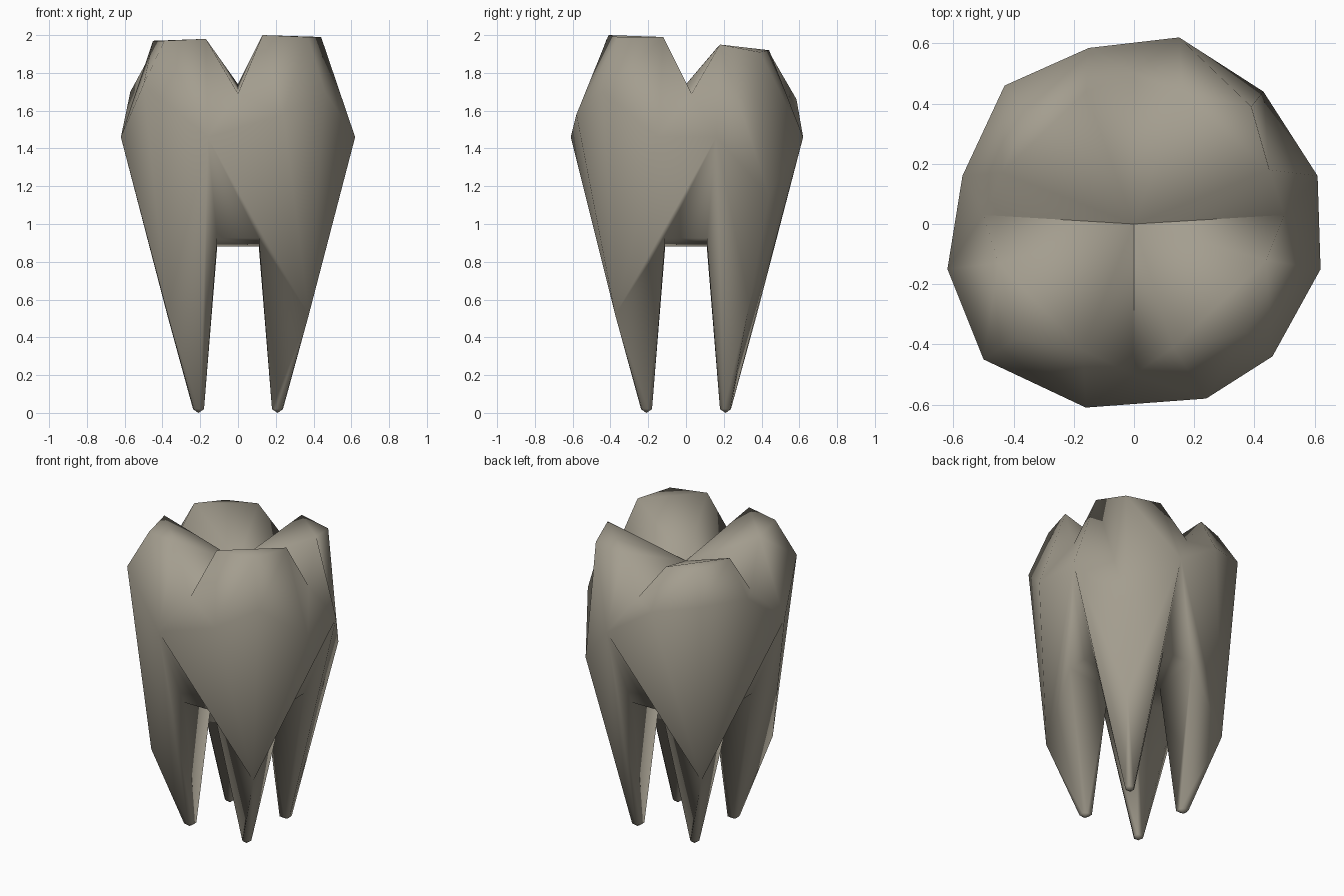
import bpy, bmesh, math

if "Cube" in bpy.data.objects:
    bpy.data.objects.remove(bpy.data.objects["Cube"])

enamel = bpy.data.materials.new("warm_grey_enamel")
enamel.diffuse_color = (0.37, 0.34, 0.275, 1)
enamel.use_nodes = True
enamel.node_tree.nodes["Principled BSDF"].inputs["Base Color"].default_value = enamel.diffuse_color

bm = bmesh.new()


def vert(x, y, z):
    return bm.verts.new((x, y, z))


def face(*vs):
    bm.faces.new(vs)


# Chewing surface grooves: the crossing and the four outer ends
centre = vert(0, 0, 1.74)
groove_y = {s: vert(0, 0.5 * s, 1.69) for s in (1, -1)}
groove_x = {s: vert(0.5 * s, 0.03, 1.69) for s in (1, -1)}

# Per quarter: widest front/back point, corner, widest side point,
# low corner of the root, then the three cusp points
quarters = {
    (1, 1): [(.15, .62, 1.46), (.43, .44, 1.15), (.61, .16, 1.46), (.33, .335, .58),
             (.16, .44, 1.92), (.39, .39, 1.91), (.45, .18, 1.95)],
    (1, -1): [(.24, .58, 1.58), (.46, .44, 1.7), (.62, .15, 1.46), (.375, .375, .52),
              (.13, .41, 2.0), (.37, .36, 1.99), (.44, .12, 1.99)],
    (-1, -1): [(.16, .61, 1.46), (.5, .45, 1.74), (.62, .15, 1.46), (.375, .375, .53),
               (.17, .42, 1.98), (.39, .38, 1.97), (.45, .13, 1.97)],
    (-1, 1): [(.15, .585, 1.66), (.43, .46, 1.72), (.57, .16, 1.7), (.375, .375, .52),
              (.16, .44, 1.91), (.35, .37, 1.91), (.44, .17, 1.94)],
}
# Root tip outline: inner, inner end, outer end, corner, outer side, inner side
tip_outline = [(.18, .18), (.18, .215), (.2, .238), (.233, .233), (.238, .2), (.215, .18)]

q = {}
for (sx, sy), pts in quarters.items():
    end, corner, side, low, cusp_e, cusp_c, cusp_s = [vert(x * sx, y * sy, z) for x, y, z in pts]
    tip = [vert(x * sx, y * sy, .02) for x, y in tip_outline]
    point = vert(.21 * sx, .21 * sy, 0)
    inner, arch_e, arch_s = [vert(x * sx, y * sy, z) for x, y, z in
                             ((.11, .11, .88), (.11, .41, .925), (.41, .11, .925))]
    q[sx, sy] = dict(end=end, side=side, inner=inner, arch_e=arch_e, arch_s=arch_s, low=low)
    gy, gx = groove_y[sy], groove_x[sx]
    # Root
    for i in range(6):
        face(tip[i], tip[(i + 1) % 6], point)
    face(tip[0], tip[1], arch_e, inner)
    face(tip[5], tip[0], inner, arch_s)
    face(tip[2], tip[3], low)
    face(tip[3], tip[4], low)
    if sx == sy:  # ridged roots run straight to the widest points
        face(tip[1], tip[2], end, arch_e)
        face(tip[4], tip[5], arch_s, side)
        face(tip[2], low, end)
        face(tip[4], side, low)
    else:  # broad roots fan out from the low corner
        face(tip[1], tip[2], low, arch_e)
        face(tip[4], tip[5], arch_s, low)
    face(low, corner, end)
    face(low, side, corner)
    # Crown wall and cusp
    face(end, corner, cusp_c, cusp_e)
    face(corner, side, cusp_s, cusp_c)
    face(end, cusp_e, gy)
    face(side, gx, cusp_s)
    face(cusp_e, cusp_c, cusp_s)
    face(centre, cusp_e, cusp_s)
    face(centre, gy, cusp_e)
    face(centre, cusp_s, gx)


def join(broad, ridged, wide, arch, groove):
    """Wall and arch between a broad root and a ridged root."""
    face(broad[wide], ridged[wide], groove)
    face(broad["low"], broad[wide], ridged[wide])
    face(broad["low"], ridged[wide], broad[arch])
    face(broad[arch], ridged[wide], ridged[arch])
    face(broad["inner"], broad[arch], ridged[arch], ridged["inner"])


for s in (1, -1):
    join(q[-s, s], q[s, s], "end", "arch_e", groove_y[s])
    join(q[s, -s], q[s, s], "side", "arch_s", groove_x[s])
face(*[q[k]["inner"] for k in ((1, 1), (-1, 1), (-1, -1), (1, -1))])

bmesh.ops.recalc_face_normals(bm, faces=bm.faces)
mesh = bpy.data.meshes.new("tooth")
bm.to_mesh(mesh)
bm.free()
tooth = bpy.data.objects.new("tooth", mesh)
bpy.context.collection.objects.link(tooth)
mesh.materials.append(enamel)
bpy.context.view_layer.objects.active = tooth
tooth.select_set(True)
bpy.ops.object.shade_smooth_by_angle(angle=math.radians(110))
